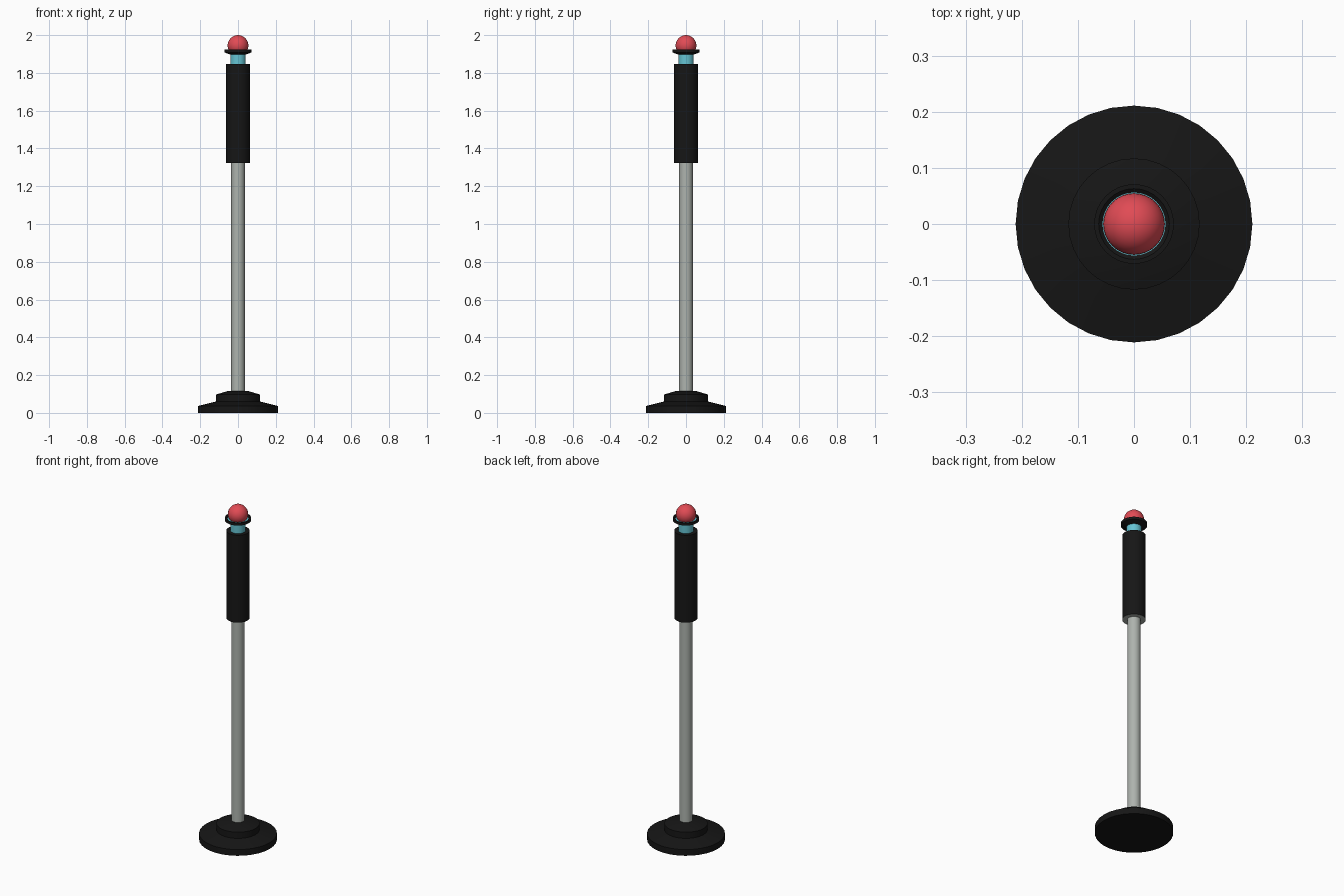
import bpy, bmesh, math

if "Cube" in bpy.data.objects:
    bpy.data.objects.remove(bpy.data.objects["Cube"])


def material(name, rgb):
    m = bpy.data.materials.new(name)
    m.diffuse_color = (*rgb, 1)
    m.use_nodes = True
    m.node_tree.nodes["Principled BSDF"].inputs["Base Color"].default_value = m.diffuse_color
    return m


black = material("black", (0.008, 0.008, 0.008))
grey = material("pole_grey", (0.42, 0.45, 0.42))
cyan = material("cyan", (0.13, 0.55, 0.65))
red = material("red", (0.75, 0.07, 0.09))


def finish(obj, mats):
    for m in mats:
        obj.data.materials.append(m)
    bpy.ops.object.select_all(action='DESELECT')
    bpy.context.view_layer.objects.active = obj
    obj.select_set(True)
    bpy.ops.object.shade_smooth_by_angle(angle=math.radians(30))


def lathe(name, profile, *mats, sides=32, closed=False):
    """Revolve (radius, z) points about the z axis."""
    bm = bmesh.new()
    vs = [bm.verts.new((r, 0, z)) for r, z in profile]
    pairs = list(zip(vs, vs[1:])) + ([(vs[-1], vs[0])] if closed else [])
    edges = [bm.edges.new(p) for p in pairs]
    bmesh.ops.spin(bm, geom=vs + edges, cent=(0, 0, 0), axis=(0, 0, 1),
                   angle=math.tau, steps=sides, use_duplicate=False)
    bmesh.ops.remove_doubles(bm, verts=bm.verts, dist=1e-5)
    bmesh.ops.recalc_face_normals(bm, faces=bm.faces)
    me = bpy.data.meshes.new(name)
    bm.to_mesh(me)
    bm.free()
    obj = bpy.data.objects.new(name, me)
    bpy.context.collection.objects.link(obj)
    finish(obj, mats)
    return obj


# stepped foot
lathe("base", [(0, 0), (0.211, 0), (0.211, 0.037), (0.117, 0.06),
               (0.117, 0.097), (0.05, 0.117), (0, 0.117)], black)

# pole
lathe("pole", [(0, 0.11), (0.036, 0.11), (0.036, 1.33), (0, 1.33)], grey)

# grip sleeve with a grey underside
grip = lathe("grip", [(0, 1.324), (0.063, 1.324), (0.063, 1.846),
                      (0, 1.846)], black, grey)
for p in grip.data.polygons:
    if p.normal.z < -0.9:
        p.material_index = 1

# neck, flared collar and its inner dish
lathe("neck", [(0, 1.84), (0.041, 1.84), (0.041, 1.903), (0, 1.903)], cyan)
lathe("collar", [(0.041, 1.897), (0.071, 1.908), (0.071, 1.923),
                 (0.063, 1.923), (0.041, 1.905)], black, closed=True)
lathe("dish", [(0, 1.908), (0.062, 1.908), (0.062, 1.918), (0, 1.912)], cyan)

# ball on top
bpy.ops.mesh.primitive_uv_sphere_add(segments=32, ring_count=16, radius=0.055,
                                     location=(0, 0, 1.945))
ball = bpy.context.object
ball.name = "ball"
finish(ball, [red])
